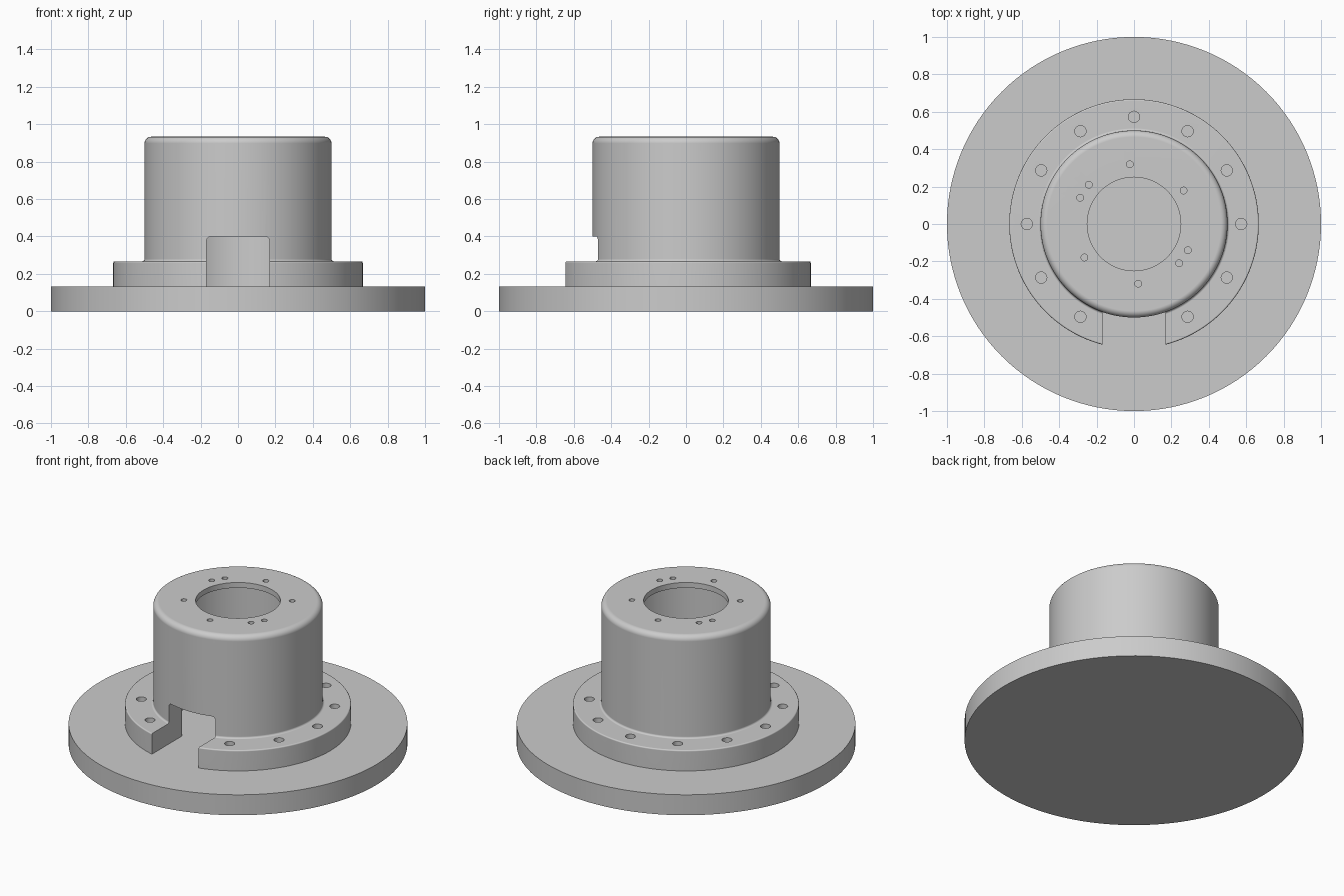
import bpy, bmesh, math
from mathutils import Matrix, Vector

if "Cube" in bpy.data.objects:
    bpy.data.objects.remove(bpy.data.objects["Cube"], do_unlink=True)

SEGMENTS = 128
BASE_TOP, FLANGE_TOP, TOP = 0.133, 0.267, 0.933
BODY_R, BORE_R, FLANGE_R, LID_HOLE_R = 0.5, 0.375, 0.667, 0.25

grey = bpy.data.materials.new("machined grey")
grey.use_nodes = True
grey.diffuse_color = (0.6, 0.6, 0.6, 1)
grey.node_tree.nodes["Principled BSDF"].inputs["Base Color"].default_value = (0.6, 0.6, 0.6, 1)


def make_object(name, bm):
    bmesh.ops.recalc_face_normals(bm, faces=bm.faces)
    mesh = bpy.data.meshes.new(name)
    bm.to_mesh(mesh)
    bm.free()
    mesh.materials.append(grey)
    obj = bpy.data.objects.new(name, mesh)
    bpy.context.collection.objects.link(obj)
    return obj


def arc(cx, cz, radius, start, end, steps=6):
    angles = [math.radians(start + (end - start) * i / steps) for i in range(steps + 1)]
    return [(cx + radius * math.cos(a), cz + radius * math.sin(a)) for a in angles]


def revolve(name, profile):
    bm = bmesh.new()
    ring = [bm.verts.new((r, 0, z)) for r, z in profile]
    edges = [bm.edges.new((a, b)) for a, b in zip(ring, ring[1:] + ring[:1])]
    bmesh.ops.spin(bm, geom=ring + edges, axis=(0, 0, 1), cent=(0, 0, 0),
                   angle=math.tau, steps=SEGMENTS, use_merge=True)
    bmesh.ops.remove_doubles(bm, verts=bm.verts, dist=1e-5)
    return make_object(name, bm)


def add_drill(bm, radius, ring_radius, degrees, bottom, top):
    a = math.radians(degrees)
    place = Matrix.Translation((ring_radius * math.cos(a), ring_radius * math.sin(a), (bottom + top) / 2))
    bmesh.ops.create_cone(bm, cap_ends=True, segments=24, radius1=radius, radius2=radius,
                          depth=top - bottom, matrix=place)


def smooth(obj):
    bpy.ops.object.select_all(action="DESELECT")
    obj.select_set(True)
    bpy.context.view_layer.objects.active = obj
    bpy.ops.object.shade_smooth_by_angle(angle=math.radians(30))
    weighted = obj.modifiers.new("even shading", "WEIGHTED_NORMAL")
    weighted.keep_sharp = True


# Base plate
bm = bmesh.new()
bmesh.ops.create_cone(bm, cap_ends=True, segments=SEGMENTS, radius1=1, radius2=1, depth=BASE_TOP,
                      matrix=Matrix.Translation((0, 0, BASE_TOP / 2)))
base_plate = make_object("base_plate", bm)

# Hollow housing with bolt flange and thin lid
edge, root, crown = 0.008, 0.012, 0.035
lid_bottom = TOP - 0.035
profile = [(BORE_R, BASE_TOP), (FLANGE_R, BASE_TOP)]
profile += arc(FLANGE_R - edge, FLANGE_TOP - edge, edge, 0, 90, 4)
profile += arc(BODY_R + root, FLANGE_TOP + root, root, 270, 180, 4)
profile += arc(BODY_R - crown, TOP - crown, crown, 0, 90, 8)
profile += [(LID_HOLE_R, TOP), (LID_HOLE_R, lid_bottom), (BORE_R, lid_bottom)]
housing = revolve("housing", profile)

# Front slot and bolt hole cutter
bm = bmesh.new()
half, slot_top, corner = 0.168, 0.4, 0.025
outline = [(-half, 0.05), (half, 0.05)]
outline += arc(half - corner, slot_top - corner, corner, 0, 90)
outline += arc(corner - half, slot_top - corner, corner, 90, 180)
slot = bm.faces.new([bm.verts.new((x, -0.8, z)) for x, z in outline])
sweep = bmesh.ops.extrude_face_region(bm, geom=[slot], use_keep_orig=True)
moved = [v for v in sweep["geom"] if isinstance(v, bmesh.types.BMVert)]
bmesh.ops.translate(bm, verts=moved, vec=Vector((0, 0.6, 0)))
for i in range(12):
    if i != 9:
        add_drill(bm, 0.03, 0.573, i * 30, 0.05, 0.35)
for degrees in [34 + 60 * i for i in range(6)] + [139, 319]:
    add_drill(bm, 0.018, 0.32, degrees, 0.8, 1.0)
cutter = make_object("opening_cutter", bm)
cutter.hide_render = True

cut = housing.modifiers.new("openings", "BOOLEAN")
cut.operation = "DIFFERENCE"
cut.solver = "EXACT"
cut.object = cutter
bpy.context.view_layer.objects.active = housing
bpy.ops.object.modifier_apply(modifier=cut.name)
bpy.data.objects.remove(cutter, do_unlink=True)

for part in (base_plate, housing):
    smooth(part)
